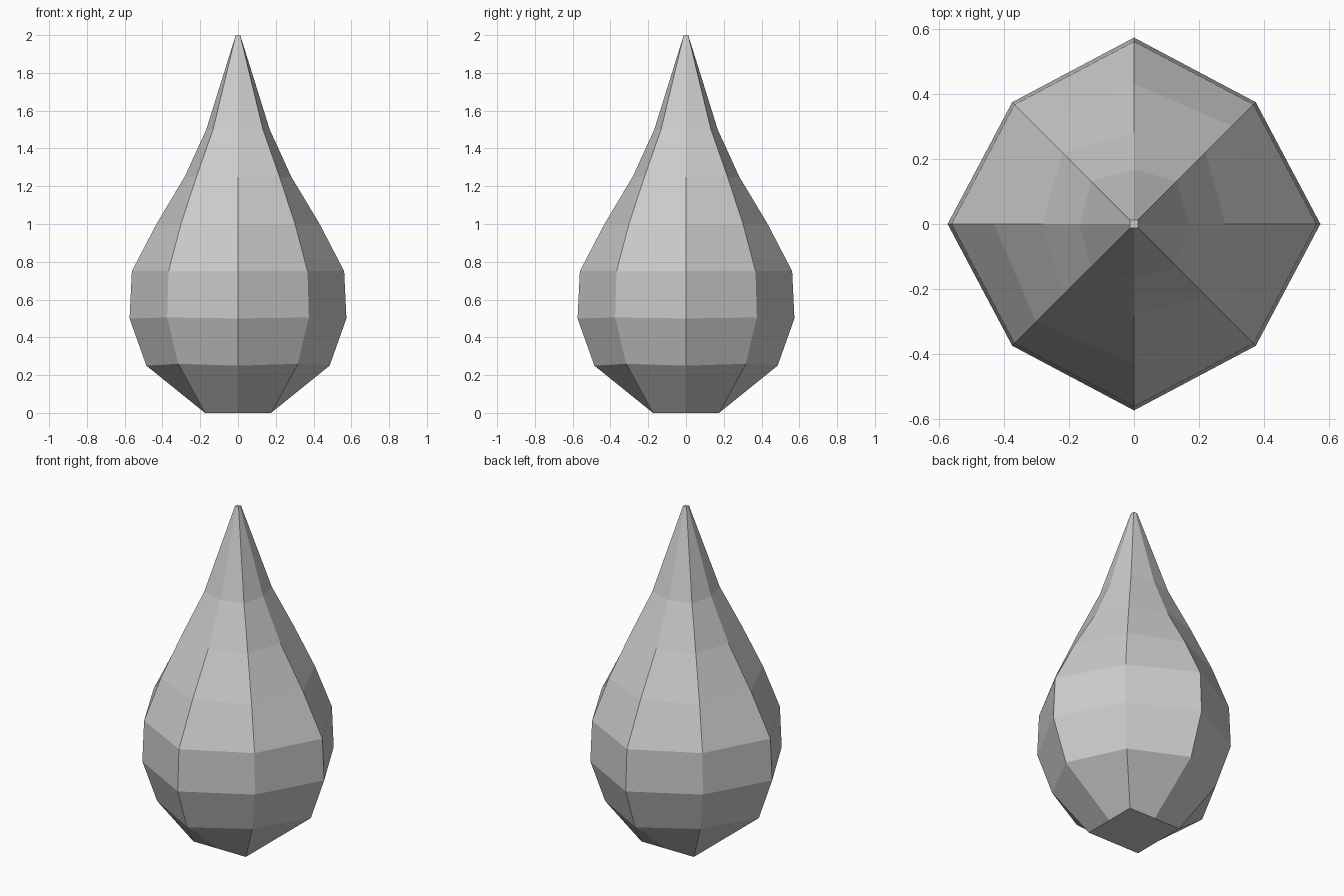
import bpy, bmesh

if "Cube" in bpy.data.objects:
    bpy.data.objects.remove(bpy.data.objects["Cube"])

# Profile rings: (z at side, side radius, z at corner, corner offset in x and y)
PROFILE = [
    (0.00, 0.175, 0.00, 0.175),
    (0.25, 0.485, 0.26, 0.317),
    (0.50, 0.574, 0.505, 0.375),
    (0.75, 0.562, 0.75, 0.368),
    (1.00, 0.432, 1.00, 0.302),
    (1.25, 0.282, 1.25, 0.220),
    (1.50, 0.168, 1.50, 0.132),
    (2.00, 0.012, 2.00, 0.012),
]
DIRECTIONS = [(1, 0), (1, 1), (0, 1), (-1, 1), (-1, 0), (-1, -1), (0, -1), (1, -1)]

# Teardrop body: eight-sided rings that end in small squares
bm = bmesh.new()
rings = []
for z_side, side, z_corner, corner in PROFILE:
    ring = []
    for dx, dy in DIRECTIONS:
        is_corner = dx and dy
        r, z = (corner, z_corner) if is_corner else (side, z_side)
        ring.append(bm.verts.new((dx * r, dy * r, z)))
    rings.append(ring)

# Walls between neighbouring rings
for low, high in zip(rings, rings[1:]):
    for i in range(8):
        j = (i + 1) % 8
        bm.faces.new((low[i], low[j], high[j], high[i]))

# Flat base and tip
bm.faces.new(rings[0][::-1])
bm.faces.new(rings[-1])
bmesh.ops.recalc_face_normals(bm, faces=bm.faces[:])

mesh = bpy.data.meshes.new("teardrop")
bm.to_mesh(mesh)
bm.free()
bpy.context.collection.objects.link(bpy.data.objects.new("teardrop", mesh))
